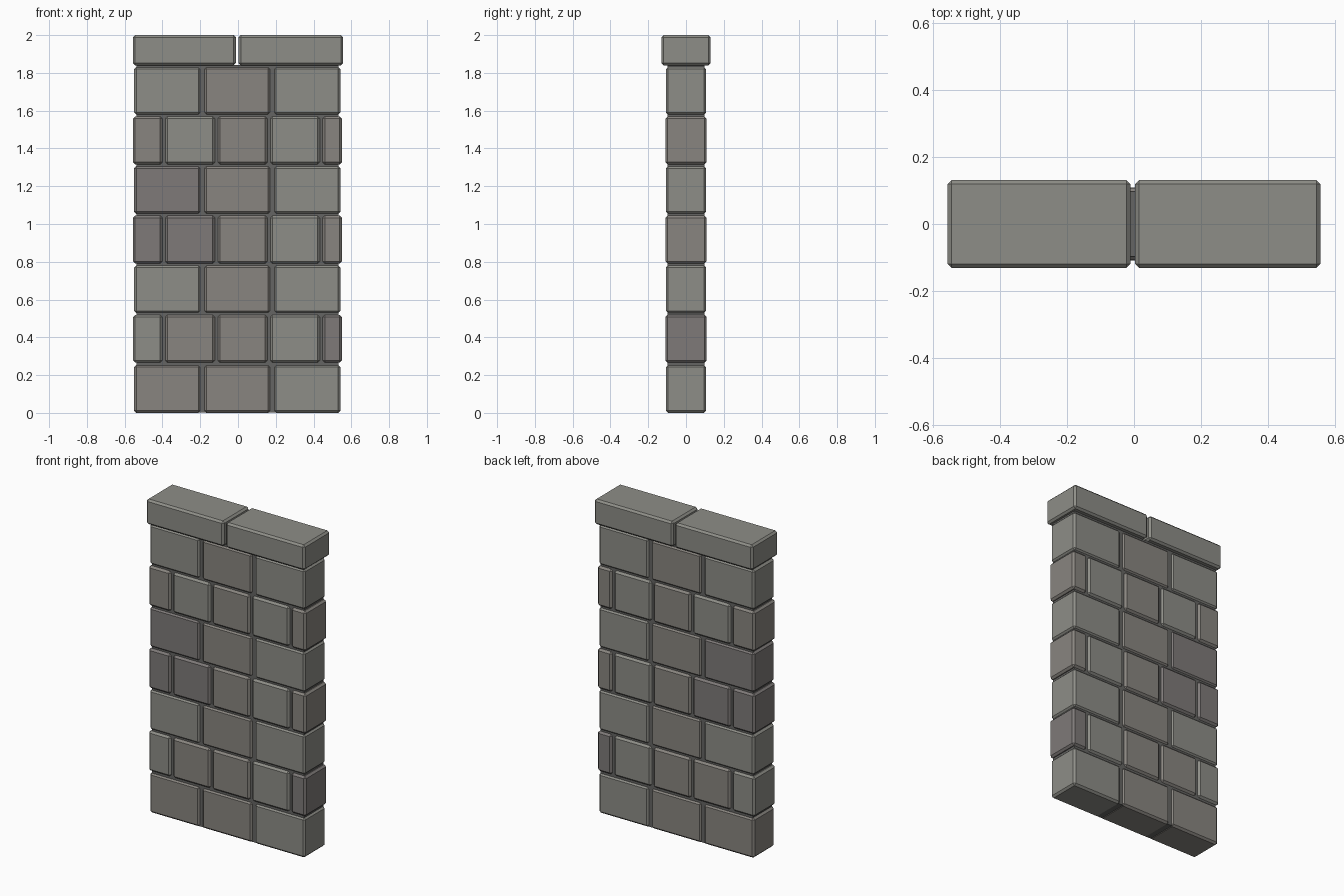
import bpy
import bmesh

if "Cube" in bpy.data.objects:
    bpy.data.objects.remove(bpy.data.objects["Cube"])


def material(name, colour):
    m = bpy.data.materials.new(name)
    m.diffuse_color = (*colour, 1)
    m.use_nodes = True
    m.node_tree.nodes["Principled BSDF"].inputs["Base Color"].default_value = m.diffuse_color
    return m


SHADES = {
    "L": material("light_stone", (0.27, 0.27, 0.245)),
    "B": material("warm_stone", (0.25, 0.235, 0.215)),
    "D": material("dark_stone", (0.21, 0.195, 0.19)),
    "M": material("mortar", (0.13, 0.13, 0.125)),
}


def block(name, x0, x1, half_y, z0, z1, shade, bevel=0.012):
    """Box between the given limits with a single flat chamfer."""
    bm = bmesh.new()
    bmesh.ops.create_cube(bm, size=1)
    for v in bm.verts:
        v.co.x *= x1 - x0
        v.co.y *= 2 * half_y
        v.co.z *= z1 - z0
    if bevel:
        bmesh.ops.bevel(bm, geom=bm.edges[:], offset=bevel, segments=1,
                        affect='EDGES', profile=0.5)
    mesh = bpy.data.meshes.new(name)
    bm.to_mesh(mesh)
    bm.free()
    mesh.materials.append(SHADES[shade])
    obj = bpy.data.objects.new(name, mesh)
    obj.location = ((x0 + x1) / 2, 0, (z0 + z1) / 2)
    bpy.context.collection.objects.link(obj)


# Alternating courses of stone blocks
WIDE = [(-0.55, -0.198), (-0.18, 0.172), (0.19, 0.542)]
NARROW = [(-0.556, -0.4), (-0.385, -0.122), (-0.107, 0.156),
          (0.171, 0.433), (0.448, 0.55)]
COURSES = ["BBL", "LBBLD", "LBL", "DDBLB", "DBL", "BLBLB", "LBL"]
PITCH, HEIGHT = 0.2625, 0.254

for row, shades in enumerate(COURSES):
    spans, depth = (WIDE, 0.106) if row % 2 == 0 else (NARROW, 0.109)
    z = row * PITCH + 0.003 * (row > 0)
    for i, ((x0, x1), shade) in enumerate(zip(spans, shades)):
        block(f"block_{row + 1}_{i + 1}", x0, x1, depth, z, z + HEIGHT, shade)

# Recessed mortar core filling the joints
block("mortar_core", -0.538, 0.532, 0.097, 0.003, 1.842, "M", bevel=0)

# Overhanging cap stones
block("cap_left", -0.557, -0.011, 0.131, 1.84, 2.0, "L")
block("cap_right", 0.003, 0.557, 0.131, 1.84, 2.0, "L")
